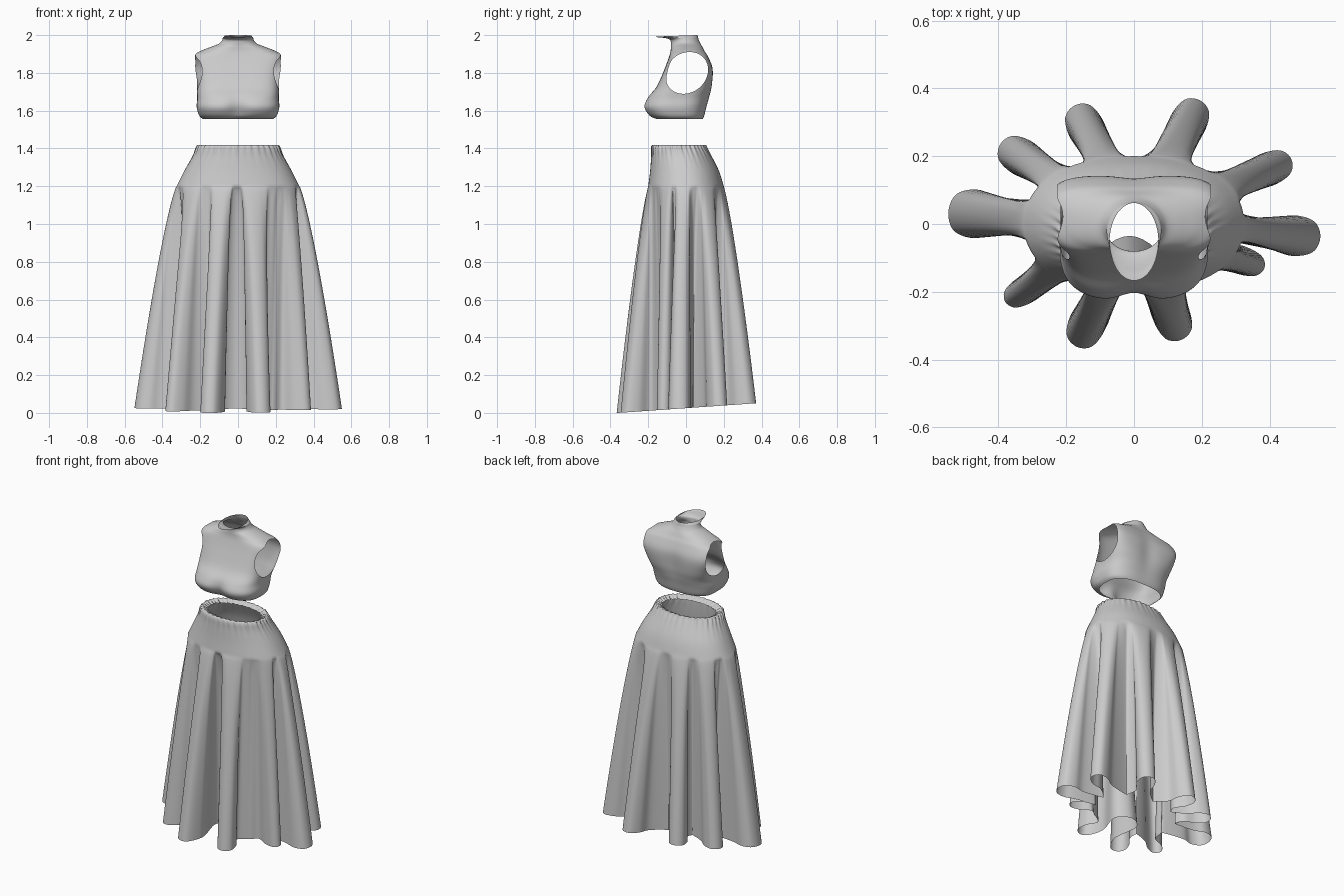
import bpy, bmesh, math

if "Cube" in bpy.data.objects:
    bpy.data.objects.remove(bpy.data.objects["Cube"])

cloth = bpy.data.materials.new("grey cloth")
cloth.diffuse_color = (0.6, 0.6, 0.6, 1)
cloth.use_nodes = True
cloth.node_tree.nodes["Principled BSDF"].inputs["Base Color"].default_value = cloth.diffuse_color


def catmull(p, q, r, s, t):
    """Smooth interpolation between tuples q and r."""
    return [0.5 * (2*b + (c-a)*t + (2*a-5*b+4*c-d)*t*t + (3*b-a-3*c+d)*t**3)
            for a, b, c, d in zip(p, q, r, s)]


def spline(pts, n, closed=False):
    m, out = len(pts), []
    for i in range(m if closed else m - 1):
        k = [(i+j) % m if closed else min(max(i+j, 0), m-1) for j in (-1, 0, 1, 2)]
        out += [catmull(*(pts[j] for j in k), t / n) for t in range(n)]
    return out if closed else out + [list(pts[-1])]


def superellipse(ang, a, yf, yb, n):
    c, s = math.cos(ang), math.sin(ang)
    r = (abs(c) ** n + abs(s) ** n) ** (-1 / n)
    return a * r * c, (yf + yb) / 2 + (yb - yf) / 2 * r * s


def loft(name, rings):
    """Skin closed rings of equal length into an open sheet."""
    n = len(rings[0])
    verts = [v for r in rings for v in r]
    faces = [(i*n + j, i*n + (j+1) % n, (i+1)*n + (j+1) % n, (i+1)*n + j)
             for i in range(len(rings) - 1) for j in range(n)]
    me = bpy.data.meshes.new(name)
    me.from_pydata(verts, [], faces)
    me.materials.append(cloth)
    me.shade_smooth()
    ob = bpy.data.objects.new(name, me)
    bpy.context.collection.objects.link(ob)
    return ob


# ---- Skirt: hem outline made of ten finger-shaped flutes ----
HIP = (0.325, -0.2, 0.2, 2.2)
tips = [(.55, -.04), (.465, .19), (.195, .365), (-.175, .35), (-.395, .235),
        (-.548, .035), (-.38, -.23), (-.17, -.362), (.14, -.342), (.385, -.13)]
widths = [.06, .05, .055, .055, .055, .072, .042, .055, .055, .042]
# hollow after each flute, as a fraction of the hip
depths = [.88, .9, .92, .9, .88, .85, .88, .25, .88, .85]
flute = [(-.34, .15, .75), (-.26, .08, 1), (-.14, .02, .75), (0, 0, 0),
         (.14, .02, -.75), (.26, .08, -1), (.34, .15, -.75)]
angles = []
for x, y in tips:
    a = math.atan2(y / .2, x / .325)
    while angles and a < angles[-1]:
        a += 2 * math.pi
    angles.append(a)

controls = []
for i, (tx, ty) in enumerate(tips):
    a = angles[i]
    after = (angles[i+1] if i < 9 else angles[0] + 2 * math.pi) - a
    before = a - (angles[i-1] if i else angles[-1] - 2 * math.pi)
    hx, hy = superellipse(a, *HIP)
    length = math.hypot(tx - hx, ty - hy)
    dx, dy = (tx - hx) / length, (ty - hy) / length
    for f, back, side in flute:
        b = a + f * (after if f > 0 else before)
        w = side * widths[i]
        controls.append((tx - dx*back + dy*w, ty - dy*back - dx*w,
                         math.cos(b), math.sin(b), min(1, back / .25)))
    front = depths[i] < .5
    for f in (.42, .5, .58) if front else (.44, .56):
        b = a + after * f
        vx, vy = superellipse(b, *HIP)
        vx, vy = vx * depths[i], vy * depths[i]
        if front:   # deep, broad front hollow
            vx = -.012 + (f - .5) * 1.05
            vy = -.035 - abs(f - .5) * .7
        controls.append((vx, vy, math.cos(b), math.sin(b), 1))
hem = spline(controls, 5, True)

# waist rim and hip rows: z, half width, front y, back y, exponent, gather size
hip_rows = spline([(1.40, .175, -.135, .07, 2.2, .008), (1.418, .205, -.17, .10, 2.2, .006),
                   (1.405, .22, -.182, .11, 2.2, .004), (1.36, .24, -.184, .135, 2.2, .001),
                   (1.28, .285, -.19, .175, 2.2, 0), (1.2, .325, -.2, .2, 2.2, 0)], 4)


def pleat(ang):
    return math.sin(ang * 38) + .5 * math.sin(ang * 23 + 1)


rings = []
for z, a, yf, yb, n, g in hip_rows:
    ring = []
    for h in hem:
        ang = math.atan2(h[3], h[2])
        x, y = superellipse(ang, a, yf, yb, n)
        k = 1 + g * 4 * pleat(ang)
        ring.append((x * k, (y + .035) * k - .035, z))
    rings.append(ring)
ROWS = 44
for r in range(1, ROWS + 1):
    t = (r / ROWS) ** 1.3
    ring = []
    for hx, hy, c, s, valley in hem:
        ang = math.atan2(s, c)
        px, py = superellipse(ang, *HIP)
        k = t ** .78 * (1 - valley) + t ** .62 * valley
        # small gathers that fade out towards the hem
        q = 1 + .012 * pleat(ang) * valley * min(1, t / .06) * (1 - t)
        zh = .025 + .07 * max(hy, -.357)
        ring.append(((px + (hx - px) * k) * q, (py + (hy - py) * k) * q, 1.2 + (zh - 1.2) * t))
    rings.append(ring)
loft("skirt", rings)

# ---- Bodice: z, half width, front y, back y, exponent ----
body = spline([(1.557, .187, -.165, .09, 2.8), (1.575, .206, -.2, .098, 2.9),
               (1.62, .219, -.226, .11, 2.9), (1.67, .216, -.204, .125, 3.1),
               (1.73, .225, -.154, .138, 3.8), (1.82, .25, -.114, .142, 4.6),
               (1.885, .246, -.09, .118, 4), (1.915, .2, -.082, .10, 2.8),
               (1.937, .145, -.08, .088, 2.3), (1.955, .1, -.08, .078, 2),
               (1.975, .083, -.085, .068, 2), (1.987, .08, -.115, .064, 2),
               (1.994, .072, -.167, .062, 2)], 5)
SIDES = 144
rings = []
for z, a, yf, yb, n in body:
    ring = []
    for j in range(SIDES):
        x, y = superellipse(2 * math.pi * (j + .5) / SIDES, a, yf, yb, n)
        if y < 0:   # narrower chest, with a hollow between the bust
            x *= 1 - .13 * min(1, -y / .1) * math.exp(-((z - 1.82) / .08) ** 2)
            y += .026 * math.exp(-(x / .055) ** 2 - ((z - 1.605) / .06) ** 2)
        else:       # shallow spine groove
            y -= .01 * math.exp(-(x / .06) ** 2 - ((z - 1.76) / .12) ** 2)
        tilt = .035 * (y + .03) if z > 1.975 else 0   # collar rises to the back
        ring.append((x, y, min(2.0, z + tilt * (z - 1.975) / .019 + .003 * (z > 1.993))))
    rings.append(ring)
bodice = loft("bodice", rings)


# armholes: egg-shaped openings trimmed cleanly along their outline
def arm(co):
    if abs(co.x) < .1:
        return 1.0
    lean = .15 * (co.z - 1.8)
    return (((co.y - .003 - lean) / .113) ** 2 + ((co.z - 1.80) / .111) ** 2
            + (max(0, .25 - abs(co.x)) / .08) ** 6 - 1)


bm = bmesh.new()
bm.from_mesh(bodice.data)
rim = []
for e in list(bm.edges):
    p, q = e.verts
    if arm(p.co) * arm(q.co) < 0:
        lo, hi = (p.co.copy(), q.co.copy()) if arm(p.co) < 0 else (q.co.copy(), p.co.copy())
        for _ in range(20):
            mid = (lo + hi) / 2
            if arm(mid) < 0:
                lo = mid
            else:
                hi = mid
        v = bmesh.utils.edge_split(e, p, .5)[1]
        v.co = hi
        rim.append(v)
bmesh.ops.connect_verts(bm, verts=rim)
bm.normal_update()
on_rim = set(rim)
gone = [f for f in bm.faces
        if any(v not in on_rim and arm(v.co) < 0 for v in f.verts)]
bmesh.ops.delete(bm, geom=gone, context='FACES')
bm.to_mesh(bodice.data)
bm.free()
